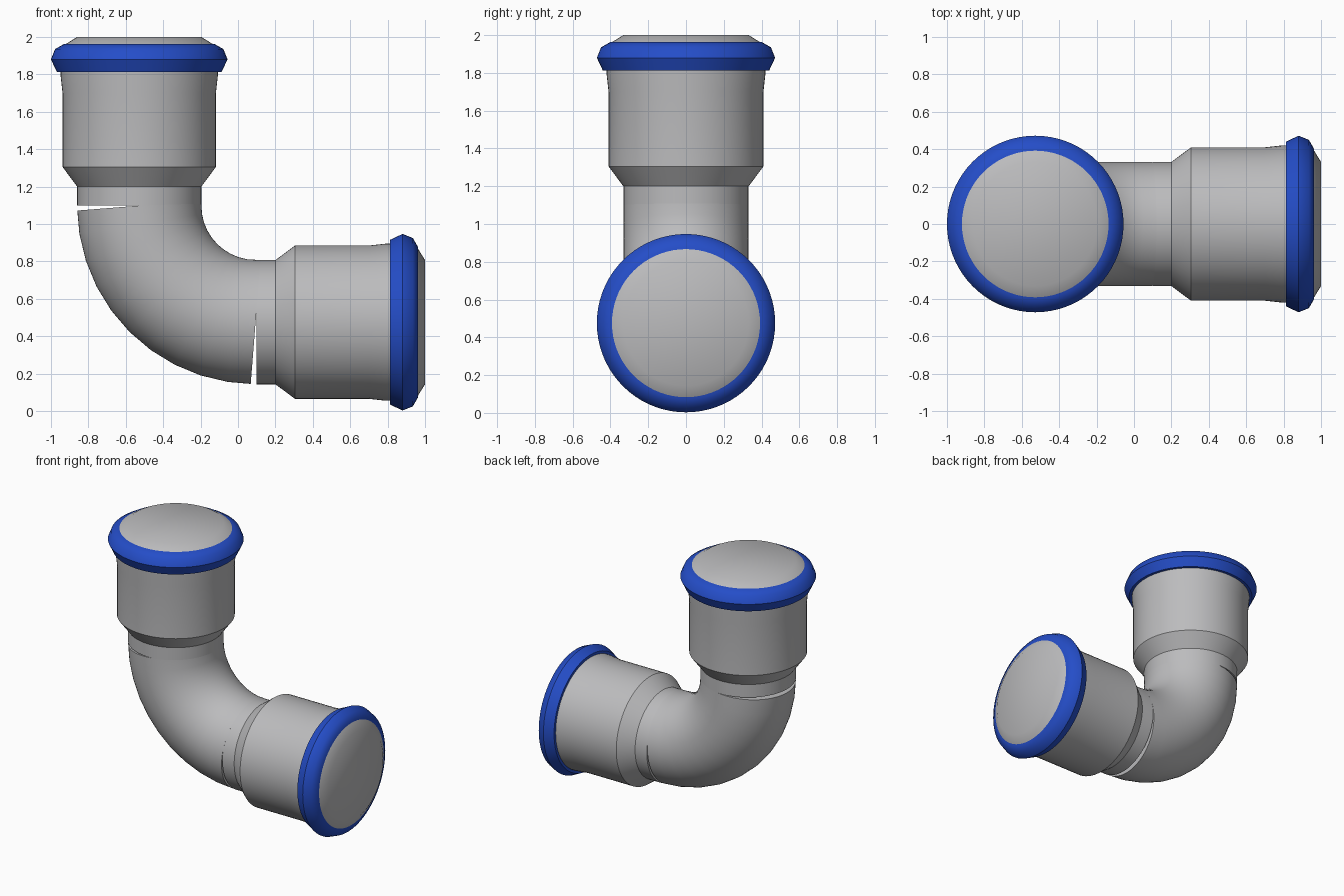
import bpy, bmesh, math
from mathutils import Matrix, Vector

cube = bpy.data.objects.get("Cube")
if cube:
    bpy.data.objects.remove(cube, do_unlink=True)

SIDES = 72
AXIS_X, AXIS_Z = -0.528, 0.475   # centre lines of the upright and level arms
PIPE_R = 0.332


def material(name, color):
    m = bpy.data.materials.new(name)
    m.use_nodes = True
    m.diffuse_color = color
    m.node_tree.nodes["Principled BSDF"].inputs["Base Color"].default_value = color
    return m


steel = material("steel grey", (0.5, 0.5, 0.51, 1))
blue = material("blue plastic", (0.018, 0.075, 0.58, 1))


def loft(name, sections, mat, angle):
    """Skin a list of circles, each given as (matrix, radius), and cap both ends."""
    bm = bmesh.new()
    rings = []
    for mtx, r in sections:
        turn = [2 * math.pi * i / SIDES for i in range(SIDES)]
        rings.append([bm.verts.new(mtx @ Vector((r * math.cos(t), r * math.sin(t), 0)))
                      for t in turn])
    for a, b in zip(rings, rings[1:]):
        for i in range(SIDES):
            j = (i + 1) % SIDES
            bm.faces.new((a[i], a[j], b[j], b[i]))
    bm.faces.new(rings[0][::-1])
    bm.faces.new(rings[-1])
    bmesh.ops.recalc_face_normals(bm, faces=bm.faces)
    mesh = bpy.data.meshes.new(name)
    bm.to_mesh(mesh)
    bm.free()
    mesh.materials.append(mat)
    obj = bpy.data.objects.new(name, mesh)
    bpy.context.collection.objects.link(obj)
    bpy.ops.object.select_all(action='DESELECT')
    obj.select_set(True)
    bpy.context.view_layer.objects.active = obj
    bpy.ops.object.shade_smooth_by_angle(angle=math.radians(angle))
    return obj


# Profiles along an arm: (height, radius)
socket = [(1.10, PIPE_R), (1.20, PIPE_R), (1.305, 0.41), (1.70, 0.41),
          (1.79, 0.42), (1.90, 0.42), (1.955, 0.405), (2.0, 0.332)]
collar = [(1.812, 0.415), (1.812, 0.44), (1.88, 0.472), (1.935, 0.45), (1.963, 0.401)]

arms = {
    "upper": Matrix.Translation((AXIS_X, 0, 0)),
    "side": Matrix.Translation((-1, 0, AXIS_Z)) @ Matrix.Rotation(math.pi / 2, 4, 'Y'),
}
for side, place in arms.items():
    for part, profile, mat, angle in (("socket", socket, steel, 32),
                                      ("seal_ring", collar, blue, 44)):
        loft(f"{side}_{part}",
             [(place @ Matrix.Translation((0, 0, h)), r) for h, r in profile], mat, angle)

# Quarter bend; its end sections lean slightly, leaving thin wedge gaps outside
STEPS = 10
BEND_R = 0.622
centre = Vector((AXIS_X + BEND_R, 0, 1.098))
lean = math.radians(90 / STEPS / 2)
sections = []
for i in range(STEPS + 1):
    a = math.pi / 2 * i / STEPS
    tilt = min(max(a, lean), math.pi / 2 - lean)
    pos = centre + Vector((-math.cos(a), 0, -math.sin(a))) * BEND_R
    sections.append((Matrix.Translation(pos) @ Matrix.Rotation(-tilt, 4, 'Y'), PIPE_R))
loft("pipe_bend", sections, steel, 32)
